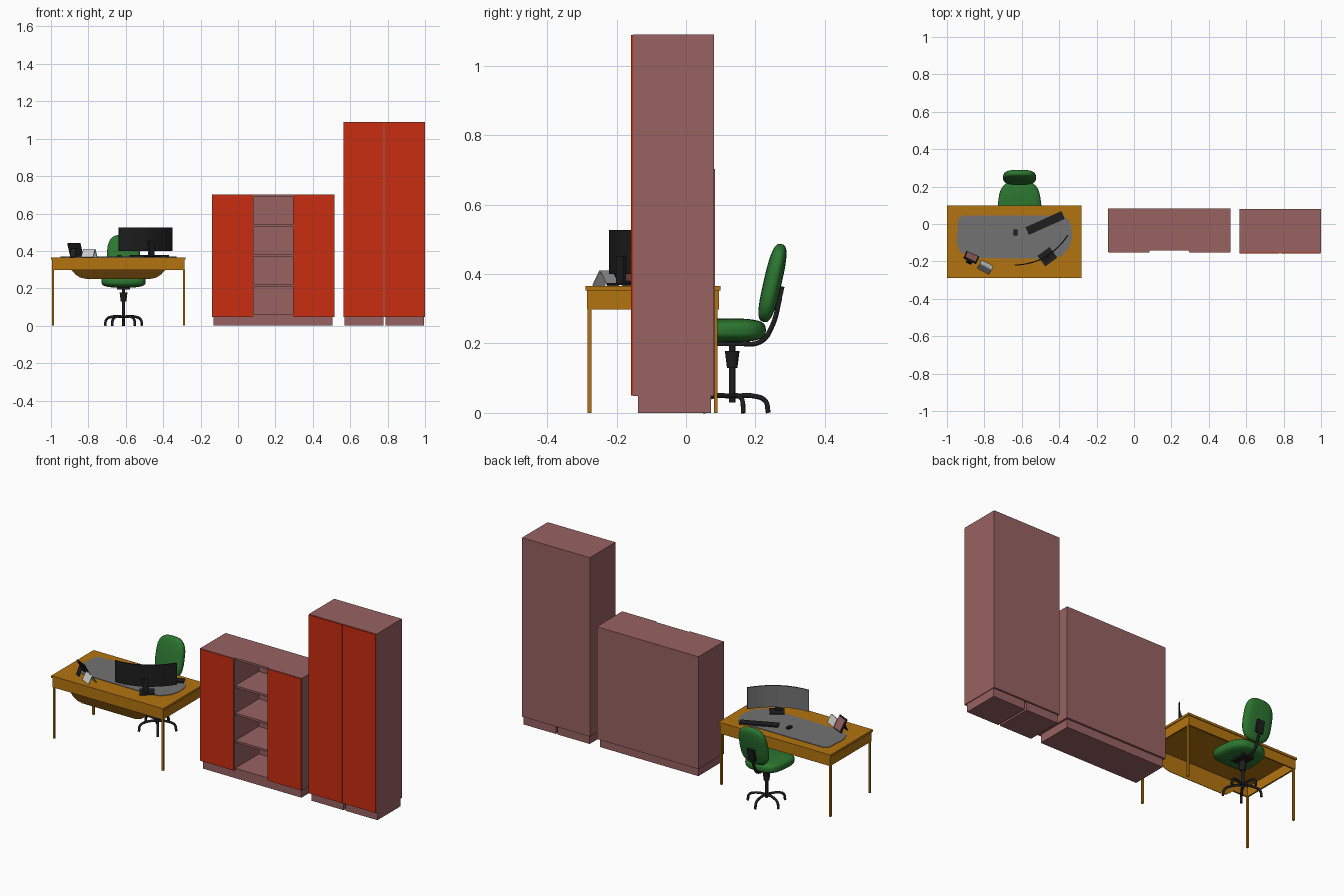
import bpy, bmesh, math
from mathutils import Vector

if "Cube" in bpy.data.objects:
    bpy.data.objects.remove(bpy.data.objects["Cube"])


def material(name, r, g, b):
    m = bpy.data.materials.new(name)
    m.use_nodes = True
    m.diffuse_color = (r, g, b, 1)
    m.node_tree.nodes["Principled BSDF"].inputs["Base Color"].default_value = (r, g, b, 1)
    return m


RED = material("red door", 0.58, 0.026, 0.005)
PINK = material("dusty pink board", 0.32, 0.122, 0.122)
WOOD = material("golden wood", 0.45, 0.175, 0.005)
DARK = material("dark wood", 0.1, 0.04, 0.002)
GREY = material("grey", 0.17, 0.17, 0.17)
BLACK = material("black plastic", 0.013, 0.013, 0.013)
GREEN = material("green fabric", 0.025, 0.18, 0.03)
WHITE = material("white card", 0.6, 0.6, 0.6)


def finish(name, bm, mat):
    bmesh.ops.recalc_face_normals(bm, faces=bm.faces)
    me = bpy.data.meshes.new(name)
    bm.to_mesh(me)
    bm.free()
    me.materials.append(mat)
    ob = bpy.data.objects.new(name, me)
    bpy.context.scene.collection.objects.link(ob)
    return ob


def block(name, centre, size, mat, rot=(0, 0, 0)):
    bm = bmesh.new()
    bmesh.ops.create_cube(bm, size=1)
    bmesh.ops.scale(bm, vec=size, verts=bm.verts)
    ob = finish(name, bm, mat)
    ob.location = centre
    ob.rotation_euler = [math.radians(a) for a in rot]
    return ob


def box(name, x, y, z, mat):
    """Box from its (low, high) range on each axis."""
    return block(name, [(a + b) / 2 for a, b in (x, y, z)], [b - a for a, b in (x, y, z)], mat)


def prism(name, outline, z0, z1, mat):
    bm = bmesh.new()
    face = bm.faces.new([bm.verts.new((x, y, z0)) for x, y in outline])
    out = bmesh.ops.extrude_face_region(bm, geom=[face])["geom"]
    bmesh.ops.translate(bm, vec=(0, 0, z1 - z0), verts=[v for v in out if isinstance(v, bmesh.types.BMVert)])
    return finish(name, bm, mat)


def two_tone(ob, mat, direction):
    """Second colour on the faces that look along a direction."""
    ob.data.materials.append(mat)
    for p in ob.data.polygons:
        if p.normal.dot(Vector(direction)) > 0.6:
            p.material_index = 1


def cushion(name, centre, half, power, mat, taper=0.0, tilt=0.0):
    bm = bmesh.new()
    bmesh.ops.create_uvsphere(bm, u_segments=40, v_segments=24, radius=1)
    for v in bm.verts:
        c = [math.copysign(abs(a) ** power, a) for a in v.co]
        c[0] *= 1 - taper * c[1]
        v.co = [a * h for a, h in zip(c, half)]
    for f in bm.faces:
        f.smooth = True
    ob = finish(name, bm, mat)
    ob.location = centre
    ob.rotation_euler.x = math.radians(tilt)


def cylinder(name, x, y, z0, z1, r0, r1, mat):
    bm = bmesh.new()
    bmesh.ops.create_cone(bm, cap_ends=True, segments=20, radius1=r0, radius2=r1, depth=z1 - z0)
    for f in bm.faces:
        f.smooth = len(f.verts) == 4
    finish(name, bm, mat).location = (x, y, (z0 + z1) / 2)


def tube(name, points, radius, mat):
    cu = bpy.data.curves.new(name, "CURVE")
    cu.dimensions = "3D"
    cu.bevel_depth, cu.bevel_resolution, cu.resolution_u = radius, 2, 6
    cu.use_fill_caps = True
    sp = cu.splines.new("BEZIER")
    sp.bezier_points.add(len(points) - 1)
    for bp, p in zip(sp.bezier_points, points):
        bp.co = p
        bp.handle_left_type = bp.handle_right_type = "AUTO"
    cu.materials.append(mat)
    bpy.context.scene.collection.objects.link(bpy.data.objects.new(name, cu))


# Tall cabinet: two units side by side, each with a door and a plinth
for side, x0, x1 in (("right", 0.563, 0.781), ("left", 0.781, 0.999)):
    box(f"tall_body_{side}", (x0, x1), (-0.152, 0.081), (0.048, 1.09), PINK)
    box(f"tall_door_{side}", (x0 + 0.002, x1 - 0.002), (-0.158, -0.152), (0.05, 1.088), RED)
    box(f"tall_plinth_{side}", (x0 + 0.007, x1 - 0.004), (-0.138, 0.072), (0, 0.048), PINK)

# Low cabinet: two closed units around open shelves
for side, x0, x1 in (("right", -0.139, 0.082), ("left", 0.295, 0.516)):
    box(f"low_body_{side}", (x0, x1), (-0.15, 0.084), (0.048, 0.702), PINK)
    box(f"low_door_{side}", (x0 + 0.003, x1 - 0.003), (-0.153, -0.15), (0.05, 0.7), RED)
box("shelf_back", (0.082, 0.295), (0.075, 0.084), (0.048, 0.702), PINK)
for i, z in enumerate((0.054, 0.215, 0.375, 0.535, 0.696)):
    box(f"shelf_{i}", (0.082, 0.295), (-0.142, 0.075), (z - 0.006, z + 0.006), PINK)
box("low_plinth", (-0.13, 0.505), (-0.138, 0.072), (0, 0.048), PINK)

# Desk
box("desk_top", (-1.0, -0.28), (-0.29, 0.1), (0.353, 0.366), WOOD)
box("apron_front", (-0.995, -0.285), (-0.285, -0.276), (0.298, 0.353), WOOD)
box("apron_back", (-0.995, -0.285), (0.086, 0.095), (0.298, 0.353), WOOD)
for side, x in (("right", -0.995), ("left", -0.294)):
    box(f"apron_{side}", (x, x + 0.009), (-0.276, 0.086), (0.298, 0.353), WOOD)
    for end, y in (("front", -0.283), ("back", 0.08)):
        box(f"desk_leg_{end}_{side}", (x, x + 0.011), (y, y + 0.011), (0, 0.3), WOOD)

# Modesty panel with a curved lower edge, stood upright
panel = prism("modesty_panel", [(-0.89, 0.35), (-0.89, 0.298), (-0.87, 0.275), (-0.845, 0.258), (-0.81, 0.25),
                                (-0.47, 0.25), (-0.435, 0.258), (-0.41, 0.275), (-0.39, 0.298), (-0.39, 0.35)],
              0.272, 0.275, WOOD)
two_tone(panel, DARK, (0, 0, 1))
panel.rotation_euler.x = math.pi / 2

# Desk mat
prism("desk_mat", [(-0.91, 0.045), (-0.94, 0.03), (-0.948, -0.1), (-0.93, -0.15), (-0.87, -0.182),
                   (-0.45, -0.185), (-0.385, -0.17), (-0.345, -0.125), (-0.33, -0.07), (-0.335, -0.01),
                   (-0.355, 0.03), (-0.39, 0.045)], 0.366, 0.369, GREY)

# Curved monitor on a stand
a, b, c = Vector((-0.64, -0.217)), Vector((-0.462, -0.213)), Vector((-0.355, -0.057))
ts = [i / 16 for i in range(17)]
arc = [a * (1 - t) ** 2 + b * 2 * t * (1 - t) + c * t * t for t in ts]
back = [p + Vector((0.004, -0.005)) for p in arc]
screen = prism("monitor", arc + back[::-1], 0.4, 0.526, BLACK)
two_tone(screen, GREY, (-0.6, 0.8, 0))
block("monitor_base", (-0.463, -0.175, 0.371), (0.08, 0.07, 0.006), BLACK, (0, 0, 36))
block("monitor_post", (-0.464, -0.187, 0.412), (0.034, 0.012, 0.08), BLACK, (0, 0, 36))

# Keyboard and mouse
block("keyboard", (-0.475, 0.005, 0.373), (0.21, 0.045, 0.008), BLACK, (0, 0, 24))
block("mouse", (-0.633, -0.045, 0.374), (0.02, 0.032, 0.01), BLACK)

# Photo frame leaning back, and a tent card
block("photo_frame", (-0.87, -0.18, 0.406), (0.075, 0.006, 0.08), BLACK, (28, 0, -25))
block("photo", (-0.868, -0.176, 0.408), (0.062, 0.004, 0.066), PINK, (28, 0, -25))
block("photo_stand", (-0.881, -0.202, 0.39), (0.03, 0.004, 0.05), BLACK, (-20, 0, -25))
for side, s in (("front", -1), ("back", 1)):
    block(f"tent_card_{side}", (-0.795 + s * 0.006, -0.231 + s * 0.011, 0.388),
          (0.072, 0.003, 0.048), WHITE, (s * 28, 0, -28))

# Office chair
X, Y = -0.612, 0.133
cushion("chair_seat", (X, 0.115, 0.238), (0.115, 0.115, 0.034), 0.62, GREEN, taper=0.12)
cushion("chair_back", (X, 0.249, 0.374), (0.088, 0.026, 0.115), 0.68, GREEN, tilt=-13)
block("chair_bracket", (X, 0.27, 0.33), (0.045, 0.012, 0.07), BLACK, (-13, 0, 0))
tube("chair_back_bar", [(X, 0.14, 0.2), (X, 0.215, 0.205), (X, 0.248, 0.25), (X, 0.27, 0.33)], 0.007, BLACK)
block("chair_mechanism", (X, Y, 0.2), (0.07, 0.09, 0.014), BLACK)
cylinder("chair_column", X, Y, 0.03, 0.2, 0.009, 0.009, BLACK)
cylinder("chair_sleeve", X, Y, 0.13, 0.178, 0.015, 0.021, BLACK)
for i in range(5):
    ang = math.radians(90 + 72 * i)
    tube(f"chair_foot_{i}", [(X + r * math.cos(ang), Y + r * math.sin(ang), z)
                             for r, z in ((0.0, 0.048), (0.065, 0.048), (0.095, 0.035), (0.104, 0.0))],
         0.007, BLACK)
